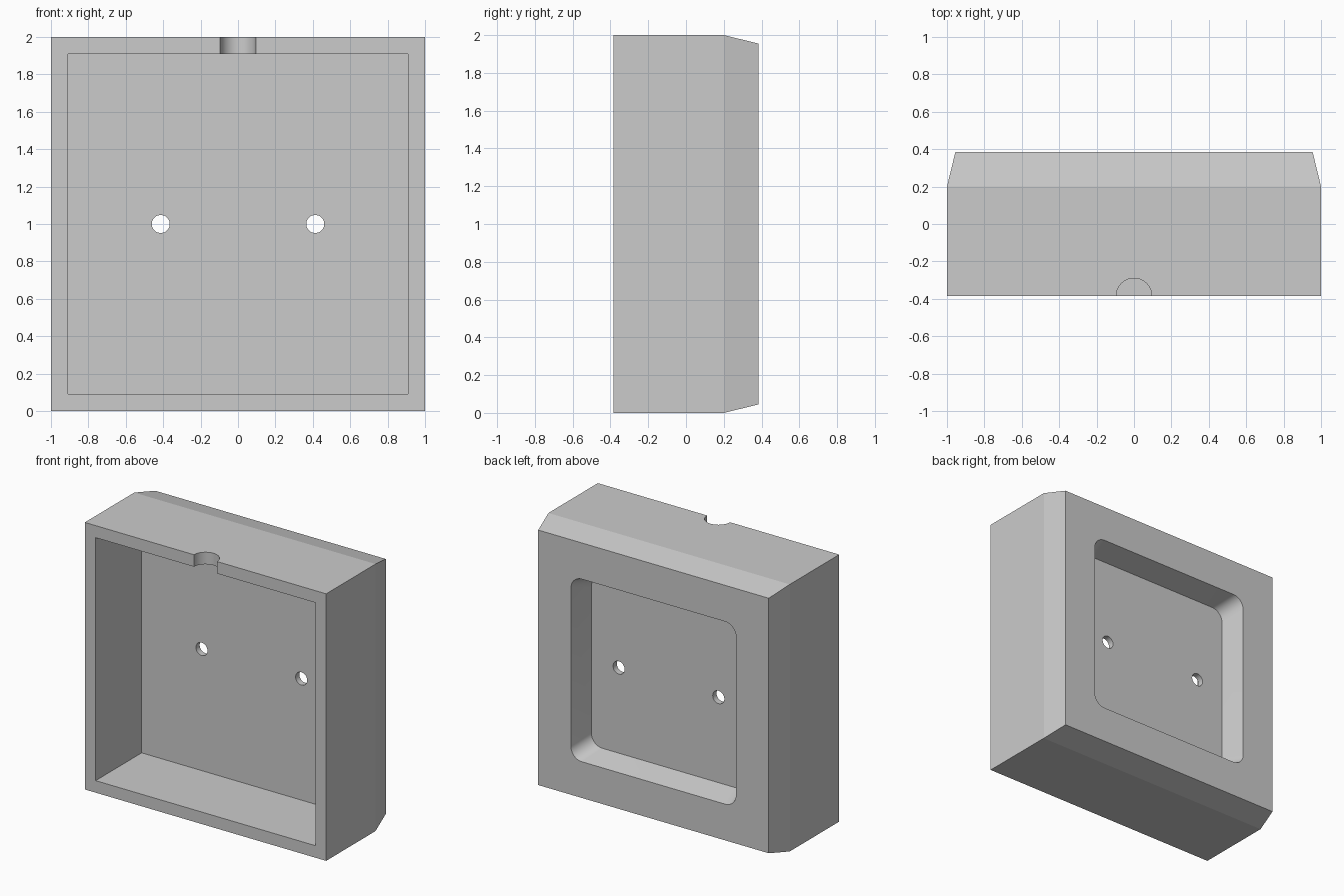
import bpy, bmesh
from math import cos, sin, pi, radians

cube = bpy.data.objects.get("Cube")
if cube:
    bpy.data.objects.remove(cube, do_unlink=True)

# Plain grey plastic
grey = bpy.data.materials.new("light_grey")
grey.use_nodes = True
colour = (0.6, 0.6, 0.6, 1)
grey.diffuse_color = colour
grey.node_tree.nodes["Principled BSDF"].inputs["Base Color"].default_value = colour


def square(half, radius=0.0, steps=16):
    """Outline of a square in x and z, with optional round corners."""
    if not radius:
        return [(-half, -half), (half, -half), (half, half), (-half, half)]
    inner = half - radius
    points = []
    for corner, (sx, sz) in enumerate([(1, 1), (-1, 1), (-1, -1), (1, -1)]):
        for i in range(steps + 1):
            a = (corner + i / steps) * pi / 2
            points.append((sx * inner + radius * cos(a), sz * inner + radius * sin(a)))
    return points


def circle(radius, steps=64):
    return [(radius * cos(2 * pi * i / steps), radius * sin(2 * pi * i / steps))
            for i in range(steps)]


def loft(name, sections, place):
    """Closed solid through outlines given as (depth, points)."""
    bm = bmesh.new()
    rings = [[bm.verts.new(place(u, v, depth)) for u, v in points]
             for depth, points in sections]
    bm.faces.new(rings[0])
    bm.faces.new(rings[-1])
    for a, b in zip(rings, rings[1:]):
        for i in range(len(a)):
            j = (i + 1) % len(a)
            bm.faces.new((a[i], a[j], b[j], b[i]))
    bmesh.ops.recalc_face_normals(bm, faces=bm.faces)
    mesh = bpy.data.meshes.new(name)
    bm.to_mesh(mesh)
    bm.free()
    mesh.materials.append(grey)
    obj = bpy.data.objects.new(name, mesh)
    bpy.context.collection.objects.link(obj)
    return obj


def along_y(cx=0.0):
    return lambda u, v, d: (cx + u, d, 1 + v)


FRONT, BACK, SHOULDER = -0.385, 0.385, 0.2
FLOOR = 0.16

# Box with tapered back edges
housing = loft("housing", [(FRONT, square(1)), (SHOULDER, square(1)),
                           (BACK, square(0.955))], along_y())

# Front cavity
cutters = [loft("cavity_cutter", [(FRONT - 0.1, square(0.91)), (FLOOR, square(0.91))], along_y())]

# Tapered back recess, continued past the back face
slope = 0.045 / (BACK - SHOULDER)
cutters.append(loft("recess_cutter",
                    [(0.205, square(0.64, 0.09)),
                     (BACK + 0.1, square(0.64 + slope * (BACK + 0.1 - 0.205), 0.09))], along_y()))

# Screw holes
for side, x in (("right", -0.413), ("left", 0.413)):
    cutters.append(loft(side + "_hole_cutter",
                        [(0.1, circle(0.048)), (0.3, circle(0.048))], along_y(x)))

# Cable notch through the top wall
cutters.append(loft("notch_cutter", [(1.8, circle(0.095)), (2.1, circle(0.095))],
                    lambda u, v, d: (u, FRONT + v, d)))

# Cut everything out of the housing
bpy.context.view_layer.objects.active = housing
for cutter in cutters:
    mod = housing.modifiers.new(cutter.name, "BOOLEAN")
    mod.operation = "DIFFERENCE"
    mod.solver = "EXACT"
    mod.object = cutter
    bpy.ops.object.modifier_apply(modifier=mod.name)
    bpy.data.objects.remove(cutter, do_unlink=True)

bpy.ops.object.select_all(action="DESELECT")
housing.select_set(True)
bpy.ops.object.shade_smooth_by_angle(angle=radians(10))
